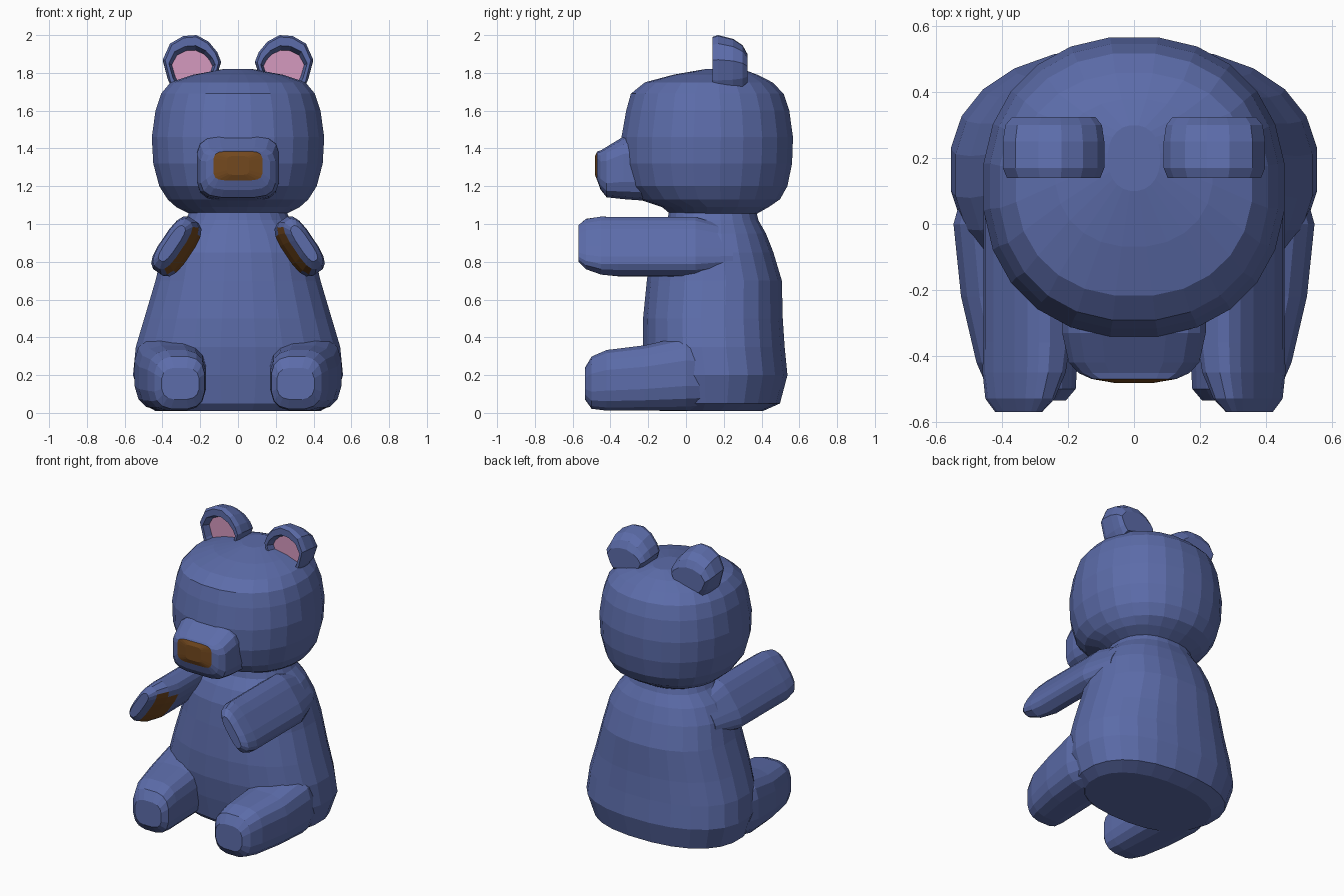
import bpy, bmesh, math
from mathutils import Vector

if "Cube" in bpy.data.objects:
    bpy.data.objects.remove(bpy.data.objects["Cube"])


def material(name, rgb):
    m = bpy.data.materials.new(name)
    m.diffuse_color = (*rgb, 1)
    m.use_nodes = True
    m.node_tree.nodes["Principled BSDF"].inputs["Base Color"].default_value = m.diffuse_color
    return m


BLUE = material("blue_fabric", (0.107, 0.15, 0.40))
BROWN = material("brown_patch", (0.17, 0.065, 0.013))
PINK = material("pink_patch", (0.66, 0.32, 0.52))


def ring(center, u, v, ru, rv, p=2.2, n=20):
    """Closed superellipse in the plane of axes u and v."""
    c, u, v = Vector(center), Vector(u), Vector(v)
    pts = []
    for i in range(n):
        a = 2 * math.pi * (i + 0.5) / n
        ca, sa = math.cos(a), math.sin(a)
        pts.append(c + u * ru * math.copysign(abs(ca) ** (2 / p), ca)
                   + v * rv * math.copysign(abs(sa) ** (2 / p), sa))
    return pts


def loft(name, rings, accent=None, is_accent=None, side=1):
    """Skin a list of rings with end caps; side=-1 mirrors across x."""
    bm = bmesh.new()
    loops = [[bm.verts.new(p) for p in r] for r in rings]
    for a, b in zip(loops, loops[1:]):
        for i in range(len(a)):
            j = (i + 1) % len(a)
            bm.faces.new((a[i], a[j], b[j], b[i]))
    bm.faces.new(loops[0])
    bm.faces.new(loops[-1])
    if is_accent:
        for f in bm.faces:
            f.material_index = int(is_accent(f.calc_center_median()))
    for v in bm.verts:
        v.co.x *= side
    bmesh.ops.recalc_face_normals(bm, faces=bm.faces)
    me = bpy.data.meshes.new(name)
    bm.to_mesh(me)
    bm.free()
    me.materials.append(BLUE)
    if accent:
        me.materials.append(accent)
    ob = bpy.data.objects.new(name, me)
    bpy.context.collection.objects.link(ob)
    return ob


X, Y, Z = (1, 0, 0), (0, 1, 0), (0, 0, 1)


def upright(name, profile, p):
    """Profile rows: z, half width, front y, back y."""
    loft(name, [ring((0, (f + b) / 2, z), X, Y, w, (b - f) / 2, p, 24)
                for z, w, f, b in profile])


def span(y, cx, rx, z0, z1, p, n=16):
    """Ring across the y axis between two heights."""
    return ring((cx, y, (z0 + z1) / 2), X, Z, rx, (z1 - z0) / 2, p, n)


# Body
upright("body", [
    (0.01, 0.44, -0.14, 0.41), (0.05, 0.51, -0.18, 0.50),
    (0.20, 0.56, -0.21, 0.54), (0.35, 0.545, -0.23, 0.525),
    (0.50, 0.50, -0.23, 0.515), (0.70, 0.44, -0.21, 0.51),
    (0.85, 0.405, -0.19, 0.465), (0.95, 0.35, -0.15, 0.425),
    (1.02, 0.28, -0.10, 0.385), (1.08, 0.25, -0.09, 0.37)], 2.3)

# Head
upright("head", [
    (1.05, 0.25, -0.08, 0.37), (1.09, 0.33, -0.13, 0.44),
    (1.13, 0.375, -0.25, 0.50), (1.20, 0.42, -0.315, 0.54),
    (1.32, 0.452, -0.345, 0.565), (1.46, 0.46, -0.345, 0.57),
    (1.60, 0.44, -0.32, 0.55), (1.69, 0.41, -0.295, 0.52),
    (1.75, 0.36, -0.22, 0.46), (1.79, 0.24, -0.07, 0.38),
    (1.82, 0.08, 0.10, 0.30)], 2.2)

# Muzzle with nose patch
loft("muzzle", [
    span(-0.20, 0, 0.22, 1.12, 1.48, 4),
    span(-0.33, 0, 0.22, 1.13, 1.465, 4),
    span(-0.42, 0, 0.20, 1.14, 1.41, 4),
    span(-0.452, 0, 0.17, 1.18, 1.39, 4),
    span(-0.47, 0, 0.13, 1.23, 1.385, 5),
    span(-0.482, 0, 0.06, 1.26, 1.36, 5)],
    BROWN, lambda c: c.y < -0.468)

# Arm section: long axis T, thickness axis N
T, N = Vector((0.56, 0, -0.83)), Vector((0.83, 0, 0.56))
ARM = Vector((0.325, 0, 0.88))
arm_rows = [(0.25, -0.03, 0.07, 0.12), (0.05, 0, 0.085, 0.17),
            (-0.36, 0, 0.085, 0.17), (-0.45, 0.01, 0.075, 0.17),
            (-0.53, 0.025, 0.055, 0.15), (-0.57, 0.03, 0.03, 0.11)]
arm_rings = [ring(ARM + N * s + Vector((0, y, 0)), T, N, rl, rt, 3, 16)
             for y, s, rt, rl in arm_rows]


def is_pad(c):
    d = c - ARM
    return -0.53 < c.y < -0.37 and d.dot(N) < -0.03 and abs(d.dot(T)) < 0.13


# Leg rings
leg_rings = [span(*r, 3) for r in [
    (0.25, 0.28, 0.20, 0.03, 0.38), (0.0, 0.36, 0.19, 0.01, 0.41),
    (-0.22, 0.347, 0.18, 0.01, 0.36), (-0.42, 0.325, 0.155, 0.01, 0.335),
    (-0.50, 0.31, 0.135, 0.02, 0.30), (-0.535, 0.305, 0.10, 0.07, 0.24)]]

# Ear: outline stepped from back to rim, then into the recess
ear_outline = [(0.11, 1.79), (0.09, 1.86), (0.11, 1.91), (0.155, 1.965),
               (0.22, 2.0), (0.29, 1.995), (0.36, 1.955), (0.398, 1.87),
               (0.37, 1.76), (0.34, 1.70)]
ear_rings = [[(0.24 + (x - 0.24) * sx, y, 1.80 + (z - 1.80) * sz)
              for x, z in ear_outline]
             for y, sx, sz in [(0.325, 0.82, 0.5), (0.30, 0.95, 0.73),
                               (0.25, 1, 0.9), (0.17, 1, 1), (0.14, 0.92, 0.95),
                               (0.14, 0.80, 0.72), (0.19, 0.70, 0.60)]]

for label, s in (("right", 1), ("left", -1)):
    loft(label + "_arm", arm_rings, BROWN, is_pad, s)
    loft(label + "_leg", leg_rings, side=s)
    loft(label + "_ear", ear_rings, PINK,
         lambda c: 0.185 < c.y < 0.195, s)
